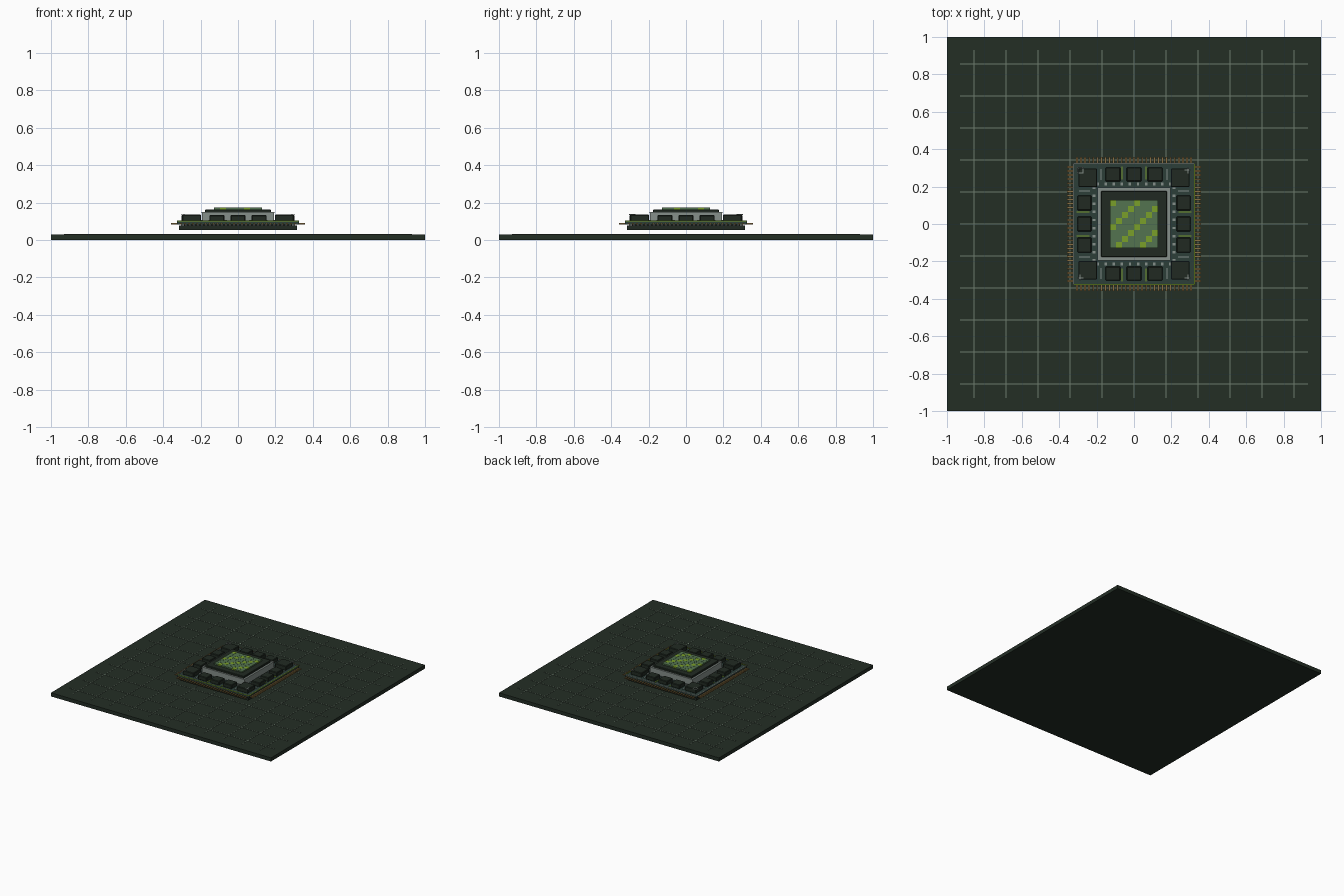
import bpy, bmesh

if "Cube" in bpy.data.objects:
    bpy.data.objects.remove(bpy.data.objects["Cube"])


def lin(c):
    c /= 255
    return c / 12.92 if c <= 0.04045 else ((c + 0.055) / 1.055) ** 2.4


def material(name, r, g, b):
    m = bpy.data.materials.new(name)
    m.diffuse_color = (lin(r), lin(g), lin(b), 1)
    m.use_nodes = True
    m.node_tree.nodes["Principled BSDF"].inputs["Base Color"].default_value = m.diffuse_color
    return m


BOARD = material("board dark green", 35, 46, 37)
BLOCK = material("block near black", 33, 42, 34)
SUBSTRATE = material("substrate slate", 44, 62, 57)
GREY = material("metal grey", 134, 144, 139)
LINE = material("trace pale green", 112, 128, 112)
GOLD = material("pin gold", 138, 112, 66)
LIME = material("lime", 122, 160, 42)
MOSS = material("moss green", 84, 116, 80)


def boxes(name, mat, items, bevel=0):
    """One object from boxes given as (x, y, width, depth, z0, z1)."""
    bm = bmesh.new()
    for x, y, w, d, z0, z1 in items:
        vs = bmesh.ops.create_cube(bm, size=1)["verts"]
        for v in vs:
            v.co.x = x + v.co.x * w
            v.co.y = y + v.co.y * d
            v.co.z = (z0 + z1) / 2 + v.co.z * (z1 - z0)
    me = bpy.data.meshes.new(name)
    bm.to_mesh(me)
    bm.free()
    me.materials.append(mat)
    ob = bpy.data.objects.new(name, me)
    bpy.context.collection.objects.link(ob)
    if bevel:
        mod = ob.modifiers.new("edge", "BEVEL")
        mod.width, mod.segments = bevel, 1
    return ob


def around(items):
    """Repeat boxes on all four sides by quarter turns."""
    out = []
    for x, y, w, d, z0, z1 in items:
        out += [(x, y, w, d, z0, z1), (-y, x, d, w, z0, z1),
                (-x, -y, w, d, z0, z1), (y, -x, d, w, z0, z1)]
    return out


def ring(half, t, z0, z1):
    """Square frame with outer half width and bar thickness."""
    return around([(-t / 2, half - t / 2, 2 * half - t, t, z0, z1)])


# Board with engraved-looking grid lines
boxes("board", BOARD, [(0, 0, 2, 2, 0, 0.03)])
grid = []
for i in range(-5, 6):
    p = i * 0.171
    grid += [(p, 0, 0.004, 1.86, 0.029, 0.032), (0, p, 1.86, 0.004, 0.029, 0.0325)]
boxes("board_grid", LINE, grid)

# Raised socket, contact row and package plate
boxes("socket", BLOCK, [(0, 0, 0.63, 0.63, 0.055, 0.077)])
boxes("socket_core", BLOCK, [(0, 0, 0.58, 0.58, 0.075, 0.086)])
boxes("contacts", GREY, around([(-0.30 + i * 0.0214, 0.297, 0.011, 0.012, 0.076, 0.086)
                                for i in range(29)]))
boxes("substrate", SUBSTRATE, [(0, 0, 0.652, 0.652, 0.084, 0.101)])

# Edge pins
boxes("pins", GOLD, around([(-0.305 + i * 0.0218, 0.34, 0.01, 0.036, 0.084, 0.091)
                            for i in range(29)]))

# Rim lines: pale on back and left, lime on front and right
h, t = 0.324, 0.006
boxes("rim_grey", GREY, [(0, h, 2 * h, t, 0.1, 0.104), (-h, 0, t, 2 * h, 0.1, 0.104)])
boxes("rim_lime", LIME, [(0, -h, 2 * h, t, 0.1, 0.104), (h, 0, t, 2 * h, 0.1, 0.104)])

# Component blocks around the die
side = [(x, 0.265, 0.08, 0.075, 0.1, 0.134) for x in (-0.113, 0, 0.113)]
boxes("side_blocks", BLOCK, around(side), 0.004)
boxes("corner_blocks", BLOCK, around([(0.247, 0.247, 0.1, 0.1, 0.1, 0.136)]), 0.004)

# Corner marks: one hollow square, three crosses
k = 0.288
marks = []
for sx, sy in ((1, 1), (1, -1), (-1, -1)):
    marks += [(sx * k, sy * k, 0.036, 0.005, 0.134, 0.138),
              (sx * k, sy * k, 0.005, 0.036, 0.134, 0.1385)]
for x, y, w, d, z0, z1 in ring(0.017, 0.005, 0.134, 0.138):
    marks.append((x - k, y + k, w, d, z0, z1))
boxes("corner_marks", GREY, marks)

# Traces between the blocks
boxes("lime_traces", LIME, around([(x, 0.272, 0.006, 0.07, 0.1, 0.105) for x in (-0.065, 0.065)]))
boxes("grey_traces", GREY, around([(x, 0.265, 0.006, 0.06, 0.1, 0.105) for x in (-0.176, 0.176)]))

# Dashes around the frame
boxes("frame_dashes", GREY, around([(-0.194 + i * 0.0431, 0.215, 0.013, 0.016, 0.1, 0.108)
                                    for i in range(10)]))

# Die carrier with metal frame
boxes("carrier", GREY, [(0, 0, 0.386, 0.386, 0.1, 0.146)])
boxes("frame_lip", GREY, ring(0.194, 0.012, 0.145, 0.15))
boxes("die_body", BLOCK, [(0, 0, 0.352, 0.352, 0.145, 0.163)], 0.003)

# Checkered die surface with lime diagonals
tiles = {True: [], False: []}
for r in range(8):
    for c in range(8):
        tiles[(r + c) % 4 == 0].append(
            (-0.1124 + c * 0.0321, 0.1124 - r * 0.0321, 0.0312, 0.0312, 0.162, 0.173))
boxes("die_base", MOSS, [(0, 0, 0.254, 0.254, 0.162, 0.168)])
boxes("die_tiles_lime", LIME, tiles[True])
boxes("die_tiles_moss", MOSS, tiles[False])
